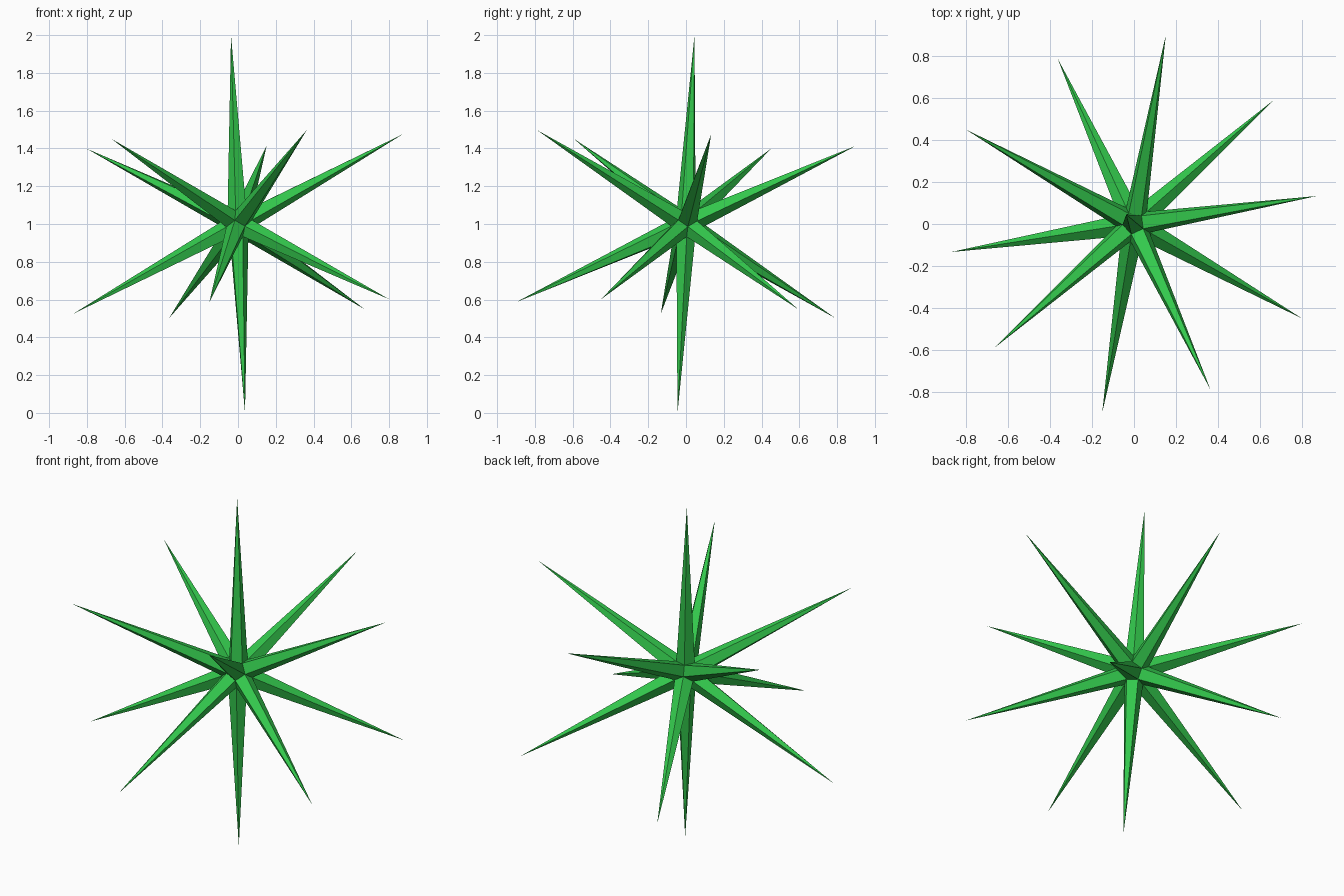
import bpy
import bmesh
import math
from mathutils import Vector

cube = bpy.data.objects.get("Cube")
if cube:
    bpy.data.objects.remove(cube, do_unlink=True)

TIP = 1.002        # distance from centre to each spike tip
CORE = 0.087       # distance from centre to the corners between spikes
CENTRE = Vector((0, 0, 1))

green = bpy.data.materials.new("leaf_green")
green.use_nodes = True
colour = (0.033, 0.58, 0.073, 1)
green.diffuse_color = colour
green.node_tree.nodes["Principled BSDF"].inputs["Base Color"].default_value = colour

# Twelve evenly spread directions: a slightly tilted pole, a ring of five, and their opposites
pole = Vector((-0.037, 0.045, 1)).normalized()
side = Vector((0.87, 0.133, 0.47))
u = (side - pole * side.dot(pole)).normalized()
v = pole.cross(u)
upper = [pole]
for i in range(5):
    a = math.radians(72 * i)
    ring = u * math.cos(a) + v * math.sin(a)
    upper.append((pole + 2 * ring).normalized())
directions = upper + [-d for d in upper]


def spike_base(d):
    """Five corners around direction d, each midway between d and two neighbours."""
    near = [n for n in directions if 0.3 < n.dot(d) < 0.6]
    e1 = (near[0] - d * near[0].dot(d)).normalized()
    e2 = d.cross(e1)
    near.sort(key=lambda n: math.atan2(n.dot(e2), n.dot(e1)))
    return [(d + near[i] + near[(i + 1) % 5]).normalized() * CORE for i in range(5)]


# Five-sided spikes that share their corners at the core
bm = bmesh.new()
for d in directions:
    base = [bm.verts.new(p + CENTRE) for p in spike_base(d)]
    tip = bm.verts.new(d * TIP + CENTRE)
    for i in range(5):
        bm.faces.new((base[i], base[(i + 1) % 5], tip))
bmesh.ops.remove_doubles(bm, verts=bm.verts, dist=0.001)
bmesh.ops.recalc_face_normals(bm, faces=bm.faces)

mesh = bpy.data.meshes.new("spiked_star")
bm.to_mesh(mesh)
bm.free()
mesh.materials.append(green)
star = bpy.data.objects.new("spiked_star", mesh)
bpy.context.collection.objects.link(star)
